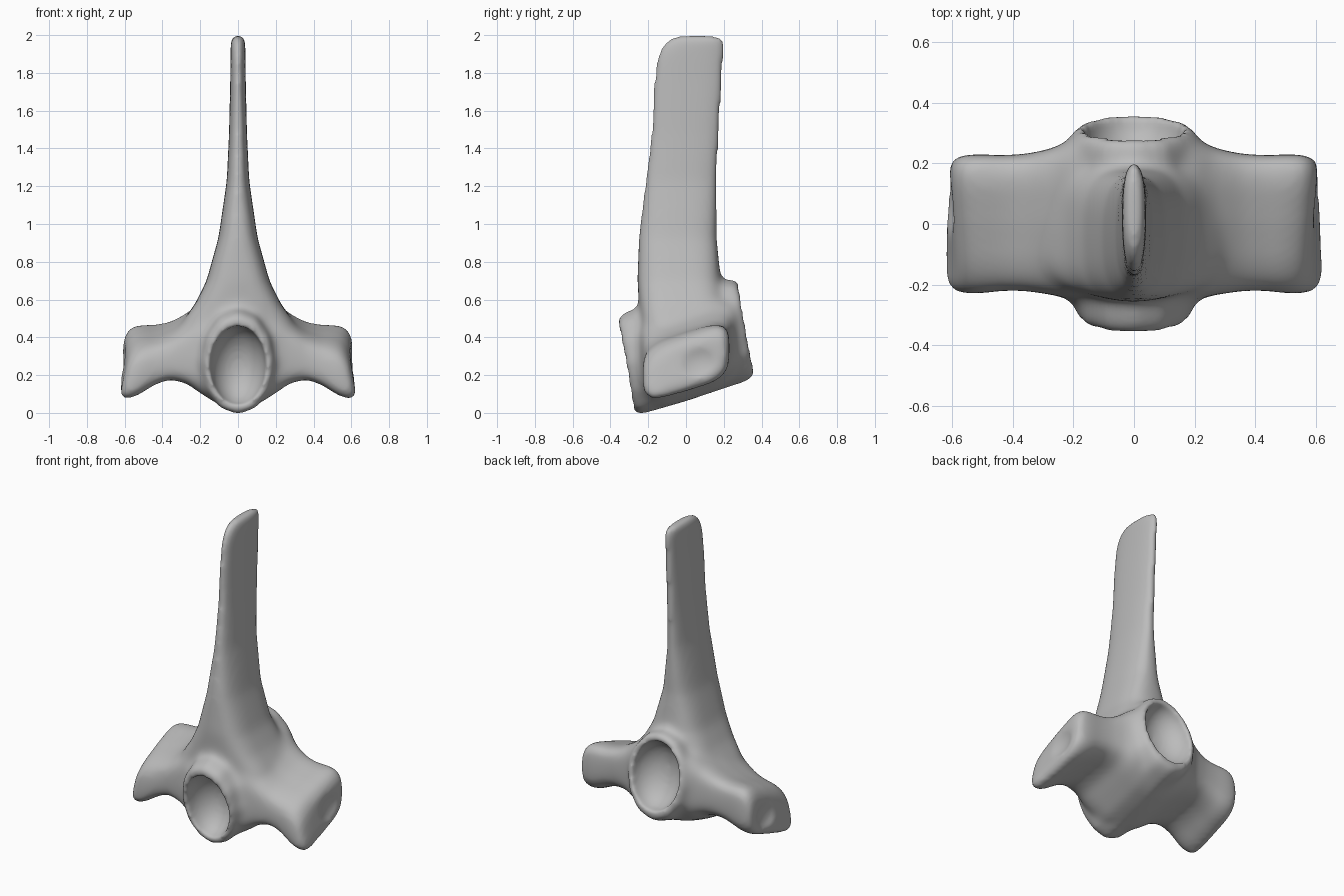
import bpy, bmesh, math
from mathutils import Vector, Matrix

if "Cube" in bpy.data.objects:
    bpy.data.objects.remove(bpy.data.objects["Cube"], do_unlink=True)

bone = bpy.data.materials.new("bone grey")
bone.use_nodes = True
bone.diffuse_color = (0.5, 0.5, 0.5, 1)
bone.node_tree.nodes["Principled BSDF"].inputs["Base Color"].default_value = (0.5, 0.5, 0.5, 1)


def superellipse(power, count=24):
    """Unit rounded-square outline; a lower power is squarer."""
    for i in range(count):
        c, s = math.cos(i * math.tau / count), math.sin(i * math.tau / count)
        yield math.copysign(abs(c) ** power, c), math.copysign(abs(s) ** power, s)


def lerp(a, b, t):
    return a + (b - a) * t


def loft(name, rings):
    """Skin a closed solid over rings of equal point count."""
    bm = bmesh.new()
    loops = [[bm.verts.new(p) for p in ring] for ring in rings]
    n = len(loops[0])
    for a, b in zip(loops, loops[1:]):
        for i in range(n):
            j = (i + 1) % n
            bm.faces.new((a[i], a[j], b[j], b[i]))
    bm.faces.new(loops[0][::-1])
    bm.faces.new(loops[-1])
    bmesh.ops.recalc_face_normals(bm, faces=bm.faces)
    mesh = bpy.data.meshes.new(name)
    bm.to_mesh(mesh)
    bm.free()
    ob = bpy.data.objects.new(name, mesh)
    bpy.context.collection.objects.link(ob)
    return ob


def ellipsoid(name, center, radii, tilt=0):
    bpy.ops.mesh.primitive_uv_sphere_add(segments=24, ring_count=16)
    ob = bpy.context.object
    ob.name = name
    ob.data.transform(Matrix.Translation(center) @ Matrix.Rotation(tilt, 4, 'X')
                      @ Matrix.Diagonal((*radii, 1)))
    ob.hide_render = True
    return ob


def apply(ob, kind, **settings):
    bpy.context.view_layer.objects.active = ob
    mod = ob.modifiers.new(kind.lower(), kind)
    for key, value in settings.items():
        setattr(mod, key, value)
    bpy.ops.object.modifier_apply(modifier=mod.name)


# Tall blade flaring into the body: height, half width, front y, back y
blade = []
for z, w, y0, y1 in [(0.3, 0.3, -0.23, 0.23), (0.5, 0.3, -0.235, 0.225),
                     (0.6, 0.228, -0.25, 0.215), (0.72, 0.168, -0.258, 0.185),
                     (0.95, 0.104, -0.252, 0.165), (1.25, 0.06, -0.22, 0.168),
                     (1.5, 0.048, -0.192, 0.182), (1.8, 0.041, -0.175, 0.202),
                     (1.92, 0.04, -0.158, 0.21), (1.98, 0.039, -0.13, 0.21),
                     (2.02, 0.036, -0.07, 0.2)]:
    power = lerp(0.5, 0.85, min(1, max(0, (z - 0.5) * 1.5)))
    blade.append([(w * u, lerp(y0, y1, (v + 1) / 2), z) for u, v in superellipse(power)])
body = loft("vertebra", blade)

# Rising oval centrum with end faces leaning against the slope
front, back, lean = Vector((0, -0.32, 0.272)), Vector((0, 0.32, 0.474)), math.radians(10)
up = Vector((0, -math.sin(lean), math.cos(lean)))
centrum = []
for t, w, h in [(0, 0.185, 0.265), (0.08, 0.2, 0.28), (0.5, 0.2, 0.28),
                (0.92, 0.215, 0.28), (1, 0.2, 0.265)]:
    centrum.append([front.lerp(back, t) + Vector((w * u, 0, 0)) + up * h * v
                    for u, v in superellipse(1, 12)])
parts = [body, loft("centrum", centrum)]

# Side wings: drooping front lobe, raised back lobe
# x, front y, back y, front bottom, front top, back bottom, back top
wing = [(0, -0.25, 0.27, 0.0, 0.6, 0.17, 0.68), (0.1, -0.25, 0.28, 0.02, 0.6, 0.18, 0.66),
        (0.2, -0.25, 0.285, 0.09, 0.55, 0.22, 0.63), (0.27, -0.235, 0.25, 0.15, 0.49, 0.25, 0.575),
        (0.36, -0.222, 0.232, 0.18, 0.42, 0.255, 0.53), (0.44, -0.222, 0.228, 0.15, 0.385, 0.235, 0.52),
        (0.51, -0.232, 0.232, 0.085, 0.375, 0.205, 0.525), (0.57, -0.232, 0.23, 0.06, 0.35, 0.2, 0.515),
        (0.608, -0.215, 0.21, 0.08, 0.3, 0.22, 0.46)]
for side, name in ((1, "left_wing"), (-1, "right_wing")):
    rings = []
    for x, y0, y1, fb, ft, bb, bt in wing:
        ring = []
        for u, v in superellipse(0.5):
            s, t = (u + 1) / 2, (v + 1) / 2
            # the tip leans outward at its low front corner, inward above it
            slant = (0.025 * (1 - t) - 0.025 * t) * (1 - s) * (x > 0.5)
            ring.append((side * (x + slant), lerp(y0, y1, s),
                         lerp(lerp(fb, bb, s), lerp(ft, bt, s), t)))
        rings.append(ring)
    parts.append(loft(name, rings))

# Fuse into one soft solid
bpy.ops.object.select_all(action='DESELECT')
for ob in parts:
    ob.select_set(True)
bpy.context.view_layer.objects.active = body
bpy.ops.object.join()
apply(body, 'REMESH', mode='VOXEL', voxel_size=0.016)
apply(body, 'SMOOTH', factor=0.5, iterations=20)

# Cupped centrum ends and shallow hollows on the wing tips
cutters = [ellipsoid("front_cup", front, (0.148, 0.17, 0.212), lean),
           ellipsoid("back_cup", back, (0.165, 0.15, 0.212), lean)]
for side in (1, -1):
    cutters.append(ellipsoid("tip_hollow", (side * 0.66, 0.06, 0.3), (0.075, 0.14, 0.12)))
for cutter in cutters:
    apply(body, 'BOOLEAN', operation='DIFFERENCE', object=cutter, solver='EXACT')
    bpy.data.objects.remove(cutter, do_unlink=True)
apply(body, 'REMESH', mode='VOXEL', voxel_size=0.013)
apply(body, 'SMOOTH', factor=0.5, iterations=10)

# Settle on the ground
ground = min(v.co.z for v in body.data.vertices)
body.data.transform(Matrix.Translation((0, 0, -ground)))

body.data.materials.clear()
body.data.materials.append(bone)
bpy.ops.object.select_all(action='DESELECT')
body.select_set(True)
bpy.context.view_layer.objects.active = body
bpy.ops.object.shade_smooth()
